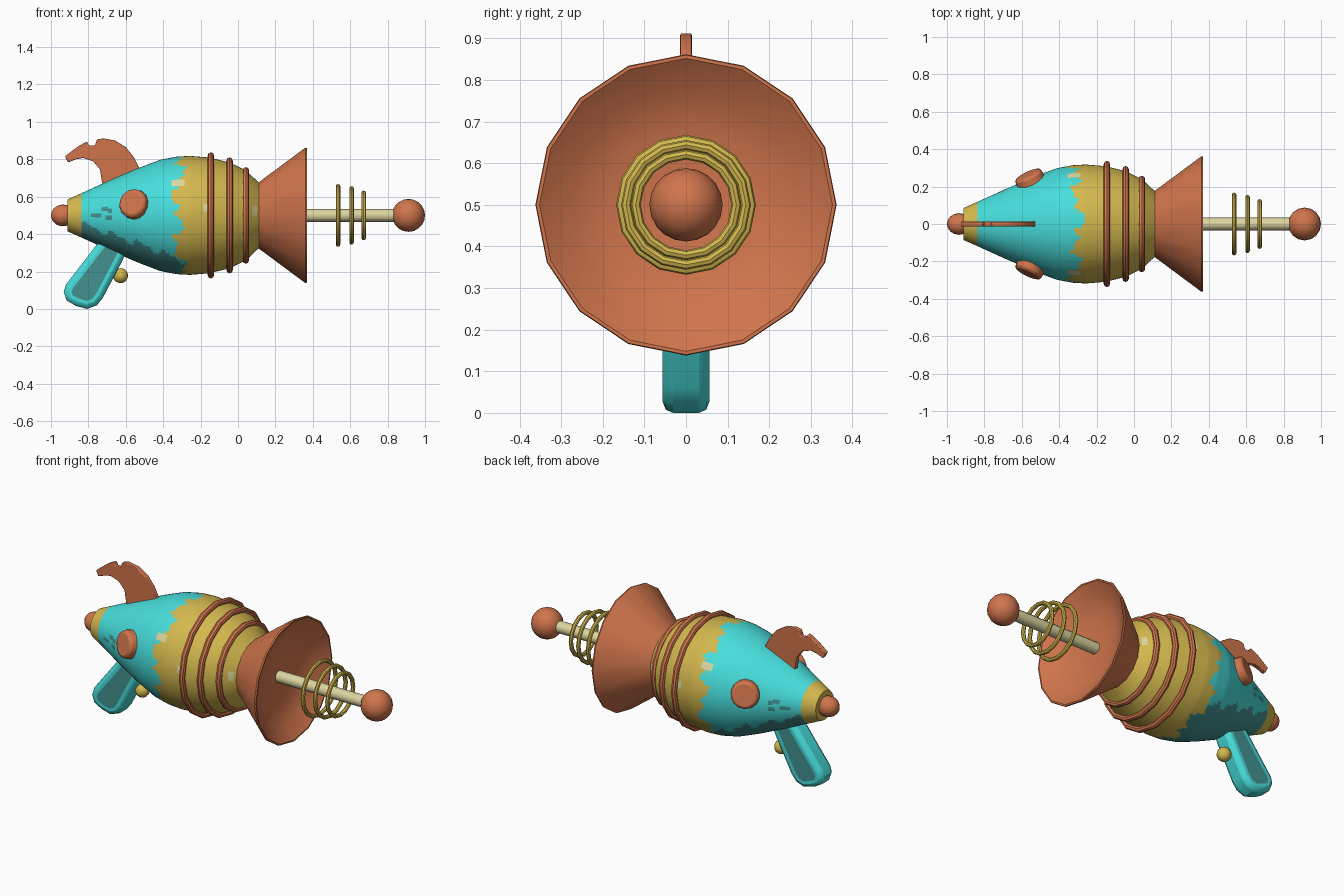
import bpy, bmesh, math
from mathutils import Vector, Matrix

if "Cube" in bpy.data.objects:
    bpy.data.objects.remove(bpy.data.objects["Cube"])

AXIS_Z = 0.5


def material(name, r, g, b):
    lin = lambda c: ((c / 255 + 0.055) / 1.055) ** 2.4
    m = bpy.data.materials.new(name)
    m.diffuse_color = (lin(r), lin(g), lin(b), 1)
    m.use_nodes = True
    m.node_tree.nodes["Principled BSDF"].inputs["Base Color"].default_value = m.diffuse_color
    return m


CYAN = material("cyan paint", 71, 222, 220)
DARK = material("dark teal", 66, 145, 143)
GOLD = material("gold", 212, 184, 78)
COPPER = material("copper", 208, 117, 76)
CREAM = material("pale cream", 220, 213, 160)


def finish(name, bm, mats, angle=35):
    bmesh.ops.remove_doubles(bm, verts=bm.verts, dist=1e-5)
    bmesh.ops.recalc_face_normals(bm, faces=bm.faces)
    me = bpy.data.meshes.new(name)
    bm.to_mesh(me)
    bm.free()
    for m in mats:
        me.materials.append(m)
    ob = bpy.data.objects.new(name, me)
    bpy.context.collection.objects.link(ob)
    bpy.ops.object.select_all(action='DESELECT')
    ob.select_set(True)
    bpy.context.view_layer.objects.active = ob
    bpy.ops.object.shade_smooth_by_angle(angle=math.radians(angle))
    return ob


def lathe(name, prof, segs, mats, rule=None, closed=False):
    """Revolve (x, radius) points about the gun's axis."""
    bm = bmesh.new()
    rings = []
    for x, r in prof:
        rings.append([bm.verts.new((x, r * math.sin(a), AXIS_Z + r * math.cos(a)))
                      for a in (2 * math.pi * i / segs for i in range(segs))])
    pairs = list(zip(rings, rings[1:] + rings[:1])) if closed else list(zip(rings, rings[1:]))
    for p, q in pairs:
        for i in range(segs):
            j = (i + 1) % segs
            f = bm.faces.new((p[i], p[j], q[j], q[i]))
            if rule:
                f.material_index = rule(f.calc_center_median())
    return finish(name, bm, mats)


def hoop(name, x, outer, minor, mat):
    prof = [(x + minor * math.cos(t), outer - minor + minor * math.sin(t))
            for t in (2 * math.pi * k / 8 for k in range(8))]
    return lathe(name, prof, 16, [mat], closed=True)


def ball(name, loc, r, mat, scale=(1, 1, 1)):
    bm = bmesh.new()
    bmesh.ops.create_uvsphere(bm, u_segments=16, v_segments=10, radius=r,
                              matrix=Matrix.Translation(loc) @ Matrix.Diagonal((*scale, 1)))
    return finish(name, bm, [mat], 60)


def slab(name, pts, half, mats, bevel, inset=0):
    """Extrude an x-z outline to both sides of y = 0."""
    bm = bmesh.new()
    sides = [[bm.verts.new((x, y, z)) for x, z in pts] for y in (-half, half)]
    caps = [bm.faces.new(s) for s in sides]
    n = len(pts)
    for i in range(n):
        j = (i + 1) % n
        bm.faces.new((sides[0][i], sides[0][j], sides[1][j], sides[1][i]))
    bmesh.ops.recalc_face_normals(bm, faces=bm.faces)
    if inset:
        bmesh.ops.inset_individual(bm, faces=caps, thickness=inset)
        for f in caps:
            f.material_index = 1
    ob = finish(name, bm, mats)
    mod = ob.modifiers.new("rounded edges", 'BEVEL')
    mod.width, mod.segments = bevel, 2
    mod.limit_method, mod.angle_limit = 'ANGLE', math.radians(50)
    return ob


# Body: smooth hull with worn paint edges
HULL = [(-0.912, 0.085), (-0.84, 0.117), (-0.684, 0.188), (-0.53, 0.254), (-0.417, 0.297),
        (-0.33, 0.314), (-0.257, 0.318), (-0.15, 0.309), (-0.043, 0.282), (0.043, 0.24), (0.112, 0.175)]


def hull_radius(x):
    for (x0, r0), (x1, r1) in zip(HULL, HULL[1:]):
        if x <= x1:
            return r0 + (r1 - r0) * (x - x0) / (x1 - x0)
    return HULL[-1][1]


CHIPS = [(-0.32, 0.67, 0.035, 0.02, 3), (-0.16, 0.54, 0.02, 0.02, 3), (0.09, 0.53, 0.015, 0.025, 3),
         (-0.70, 0.53, 0.03, 0.012, 1), (-0.76, 0.50, 0.025, 0.01, 1), (-0.69, 0.49, 0.018, 0.012, 1)]


def paint(c):
    a = math.atan2(c.y, c.z - AXIS_Z)
    jag = 0.025 * math.sin(7 * a + 1) + 0.018 * math.sin(17 * a) + 0.012 * math.sin(31 * a + 2)
    edge = -0.295 - 0.03 * math.sin(a) ** 2 + jag
    for x, z, w, h, idx in CHIPS:
        if abs(c.x - x) < w and abs(c.z - z) < h:
            return idx
    if c.x < -0.838 or c.x > edge:
        return 2
    low = 0.45 - 0.36 * (c.x + 0.82) + 0.015 * math.sin(45 * c.x) + 0.01 * math.sin(90 * c.x)
    return 1 if c.z < low else 0


steps = sorted({round(-0.912 + 1.024 * k / 90, 4) for k in range(91)} | {-0.838})
hull = [(-0.912, 0)] + [(x, hull_radius(x)) for x in steps] + [(0.112, 0)]
lathe("body", hull, 96, [CYAN, DARK, GOLD, CREAM], paint)

# Tail knob
ball("tail_knob", (-0.935, 0, AXIS_Z), 0.058, COPPER, (1.12, 1, 1))

# Hoops around the body and floating along the barrel
for i, (x, r) in enumerate([(-0.145, 0.337), (-0.045, 0.31), (0.042, 0.258)]):
    hoop(f"body_hoop_{i + 1}", x, r, 0.017, COPPER)
for i, (x, r) in enumerate([(0.535, 0.168), (0.607, 0.156), (0.672, 0.133)]):
    hoop(f"barrel_ring_{i + 1}", x, r, 0.012, GOLD)

# Flared nozzle with a shallow bowl
lathe("nozzle", [(0.09, 0), (0.108, 0.175), (0.36, 0.362), (0.368, 0.36), (0.368, 0.352),
                 (0.31, 0.275), (0.28, 0.19), (0.27, 0.1), (0.268, 0)], 16, [COPPER])

# Barrel rod and tip
lathe("barrel_rod", [(0.25, 0), (0.25, 0.034), (0.87, 0.034), (0.87, 0)], 12, [CREAM])
ball("barrel_tip", (0.912, 0, AXIS_Z), 0.088, COPPER)

# Top fin with a notch
slab("top_fin", [(-0.70, 0.60), (-0.727, 0.676), (-0.738, 0.746), (-0.775, 0.789), (-0.829, 0.807),
                 (-0.866, 0.80), (-0.909, 0.783), (-0.925, 0.816), (-0.856, 0.869), (-0.807, 0.896),
                 (-0.797, 0.874), (-0.765, 0.874), (-0.754, 0.906), (-0.722, 0.912), (-0.658, 0.901),
                 (-0.599, 0.864), (-0.556, 0.81), (-0.524, 0.746), (-0.55, 0.66)],
     0.014, [COPPER], 0.004)

# Grip with dark inset side panels
slab("grip", [(-0.70, 0.40), (-0.755, 0.345), (-0.824, 0.254), (-0.92, 0.13), (-0.932, 0.09),
              (-0.916, 0.045), (-0.866, 0.016), (-0.807, 0.0), (-0.754, 0.02), (-0.722, 0.06),
              (-0.62, 0.254), (-0.59, 0.32), (-0.60, 0.40)],
     0.056, [CYAN, DARK], 0.025, 0.042)

# Trigger button on a short stem
ball("trigger", (-0.628, 0, 0.178), 0.04, GOLD)
bm = bmesh.new()
bmesh.ops.create_cone(bm, cap_ends=True, segments=12, radius1=0.022, radius2=0.022, depth=0.07,
                      matrix=Matrix.Translation((-0.665, 0, 0.185)) @ Matrix.Rotation(math.pi / 2, 4, 'Y'))
finish("trigger_stem", bm, [GOLD])

# Side portholes, one each side
for side, label in ((-1, "front"), (1, "back")):
    normal = Vector((-0.42, side * 0.88, 0.22)).normalized()
    turn = normal.to_track_quat('Z', 'Y').to_matrix().to_4x4()
    bm = bmesh.new()
    bmesh.ops.create_cone(bm, cap_ends=True, segments=14, radius1=0.084, radius2=0.076, depth=0.07,
                          matrix=Matrix.Translation((-0.555, side * 0.235, 0.56)) @ turn)
    ob = finish(f"{label}_porthole", bm, [COPPER])
    mod = ob.modifiers.new("soft rim", 'BEVEL')
    mod.width, mod.segments = 0.014, 2
    mod.limit_method, mod.angle_limit = 'ANGLE', math.radians(50)
